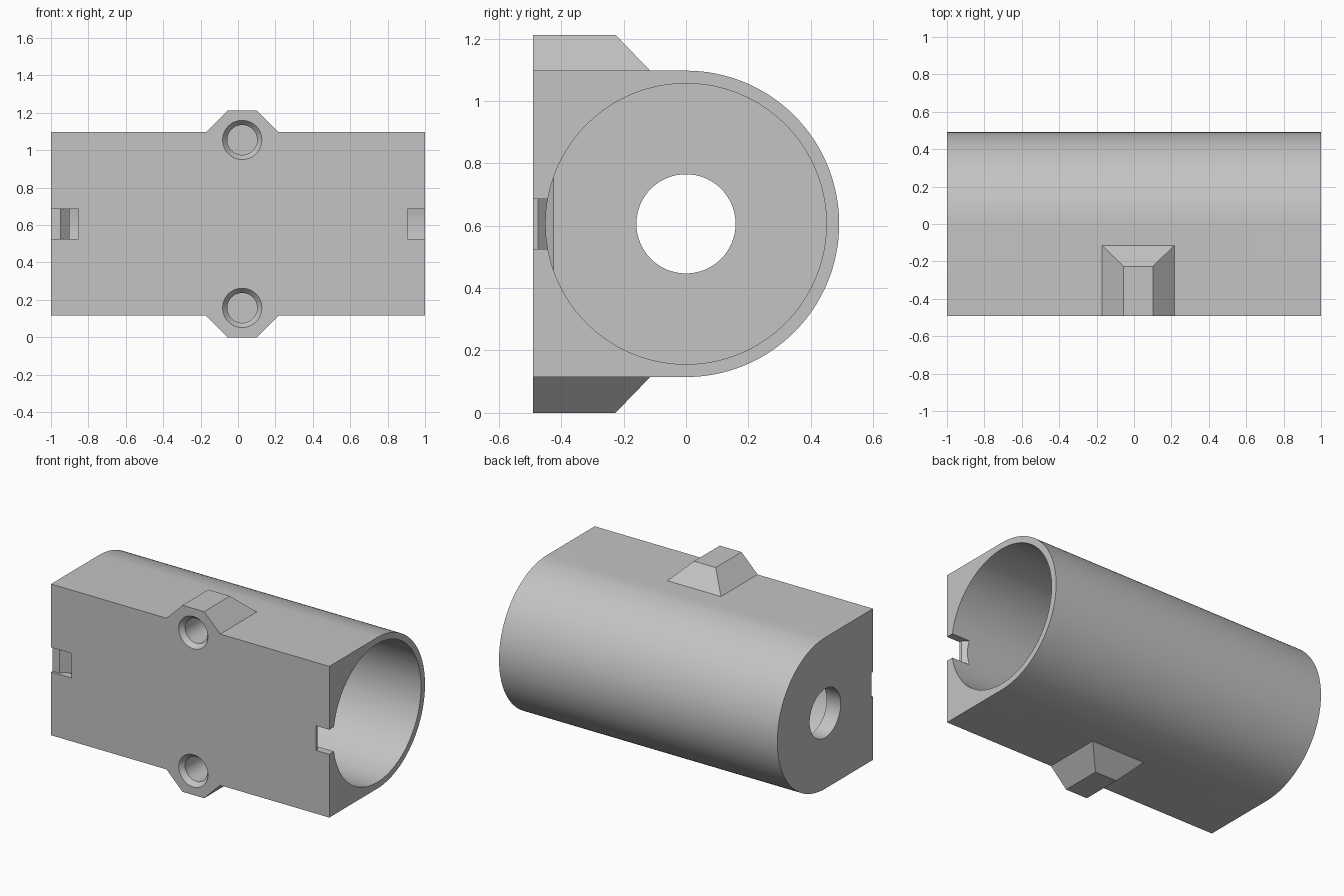
import bpy, bmesh, math
from mathutils import Vector, Matrix

old = bpy.data.objects.get("Cube")
if old:
    bpy.data.objects.remove(old, do_unlink=True)

ZC = 0.606        # height of the bore axis
R = 0.491         # outer radius
LUG_X = 0.0225    # centre of lugs and screw holes
FRONT = -R

grey = bpy.data.materials.new("plain grey")
grey.use_nodes = True
COLOUR = (0.55, 0.55, 0.55, 1)
grey.diffuse_color = COLOUR
grey.node_tree.nodes["Principled BSDF"].inputs["Base Color"].default_value = COLOUR


def make(name, bm):
    bmesh.ops.recalc_face_normals(bm, faces=bm.faces)
    mesh = bpy.data.meshes.new(name)
    bm.to_mesh(mesh)
    bm.free()
    mesh.materials.append(grey)
    obj = bpy.data.objects.new(name, mesh)
    bpy.context.collection.objects.link(obj)
    return obj


def prism(name, points, direction):
    """Extrude a closed outline of 3D points along a vector."""
    bm = bmesh.new()
    face = bm.faces.new([bm.verts.new(p) for p in points])
    new = bmesh.ops.extrude_face_region(bm, geom=[face], use_keep_orig=True)["geom"]
    verts = [g for g in new if isinstance(g, bmesh.types.BMVert)]
    bmesh.ops.translate(bm, verts=verts, vec=direction)
    return make(name, bm)


def combine(target, tool, operation):
    tool.hide_render = True
    mod = target.modifiers.new(tool.name, 'BOOLEAN')
    mod.operation = operation
    mod.solver = 'EXACT'
    mod.object = tool
    bpy.ops.object.select_all(action='DESELECT')
    bpy.context.view_layer.objects.active = target
    target.select_set(True)
    bpy.ops.object.modifier_apply(modifier=mod.name)
    bpy.data.objects.remove(tool, do_unlink=True)


# Housing: flat front, half-round back
STEPS = 64
outline = [(-1, FRONT, ZC + R)]
for i in range(STEPS + 1):
    a = math.pi * (0.5 - i / STEPS)
    outline.append((-1, R * math.cos(a), ZC + R * math.sin(a)))
outline.append((-1, FRONT, ZC - R))
housing = prism("battery_housing", outline, (2, 0, 0))

# Bevelled screw lugs above and below
for side in (1, -1):
    bm = bmesh.new()
    for half, back, height in ((0.193, -0.115, 0.4), (0.193, -0.115, R), (0.078, -0.226, ZC)):
        for sx in (-1, 1):
            for y in (FRONT, back):
                bm.verts.new((LUG_X + sx * half, y, ZC + side * height))
    bmesh.ops.convex_hull(bm, input=bm.verts)
    bmesh.ops.dissolve_limit(bm, angle_limit=0.01, verts=bm.verts, edges=bm.edges)
    combine(housing, make("screw_lug", bm), 'UNION')

# Main bore, open at +x, with a ramp at the foot of its closed end
bm = bmesh.new()
place = Matrix.Translation((0.1, 0, ZC)) @ Matrix.Rotation(math.pi / 2, 4, 'Y')
bmesh.ops.create_cone(bm, cap_ends=True, segments=128, radius1=0.45, radius2=0.45,
                      depth=2, matrix=place)
bmesh.ops.bisect_plane(bm, geom=bm.verts[:] + bm.edges[:] + bm.faces[:],
                       plane_co=(0, -0.425, 0), plane_no=(0, 1, 0))
for v in bm.verts:
    if v.co.x < 0 and v.co.y < -0.425:
        v.co.x += v.co.y + 0.425
combine(housing, make("bore_cutter", bm), 'DIFFERENCE')

# Contact hole through the closed end
bm = bmesh.new()
place = Matrix.Translation((-1, 0, ZC)) @ Matrix.Rotation(math.pi / 2, 4, 'Y')
bmesh.ops.create_cone(bm, cap_ends=True, segments=64, radius1=0.159, radius2=0.159,
                      depth=0.5, matrix=place)
combine(housing, make("end_hole_cutter", bm), 'DIFFERENCE')

# Wire slots in the front wall at both ends
slots = (
    [(-1.1, -0.6), (-1.1, -0.475), (-0.95, -0.475), (-0.9, -0.425), (-0.853, -0.425), (-0.853, -0.6)],
    [(1.1, -0.6), (0.905, -0.6), (0.905, -0.475), (0.87, -0.44), (0.87, -0.42), (1.1, -0.42)],
)
for pts in slots:
    cutter = prism("slot_cutter", [(x, y, ZC - 0.08) for x, y in pts], (0, 0, 0.16))
    combine(housing, cutter, 'DIFFERENCE')

# Countersunk blind screw holes
for side in (1, -1):
    centre = Vector((LUG_X, 0, ZC + side * 0.449))
    bm = bmesh.new()
    profile = [(0, -0.521), (0.13, -0.521), (0.08, -0.461), (0.08, -0.27), (0, -0.27)]
    verts = [bm.verts.new(centre + Vector((r, y, 0))) for r, y in profile]
    edges = [bm.edges.new(pair) for pair in zip(verts, verts[1:])]
    bmesh.ops.spin(bm, geom=verts + edges, cent=centre, axis=(0, 1, 0),
                   angle=math.tau, steps=48)
    bmesh.ops.remove_doubles(bm, verts=bm.verts, dist=1e-5)
    combine(housing, make("screw_hole_cutter", bm), 'DIFFERENCE')

# Smooth round walls, crisp edges
bpy.ops.object.select_all(action='DESELECT')
housing.select_set(True)
bpy.context.view_layer.objects.active = housing
bpy.ops.object.shade_smooth_by_angle(angle=math.radians(25))
